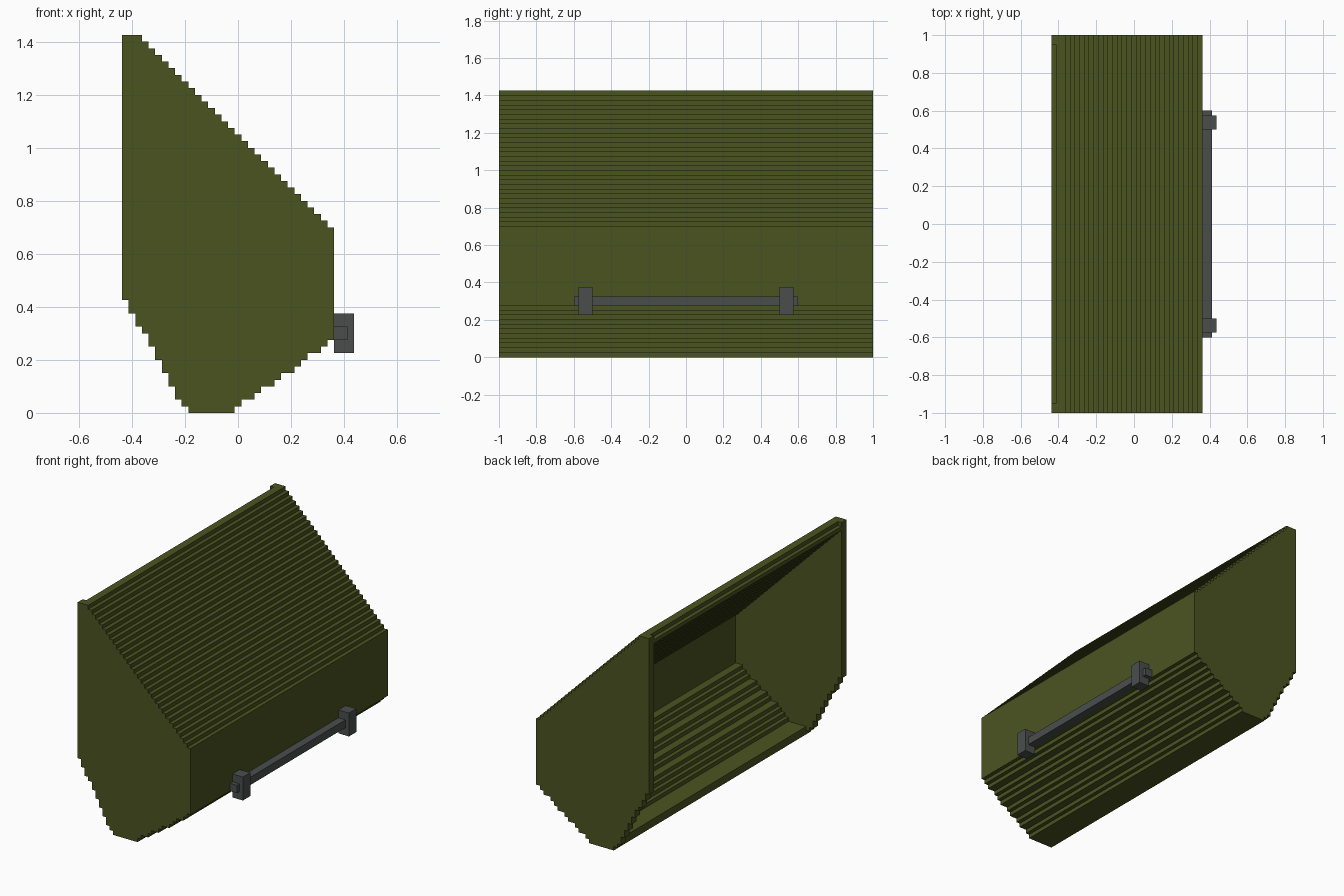
import bpy, bmesh

if "Cube" in bpy.data.objects:
    bpy.data.objects.remove(bpy.data.objects["Cube"])

U = 0.025                      # size of one stair step
X0 = -0.4375                   # left edge of the model


def material(name, rgb):
    m = bpy.data.materials.new(name)
    m.diffuse_color = (*rgb, 1)
    m.use_nodes = True
    m.node_tree.nodes["Principled BSDF"].inputs["Base Color"].default_value = m.diffuse_color
    return m


OLIVE = material("olive green", (0.0704, 0.0865, 0.0144))
GREY = material("dark grey", (0.070, 0.076, 0.076))


def finish(name, bm, mat):
    bmesh.ops.remove_doubles(bm, verts=bm.verts, dist=1e-5)
    bmesh.ops.recalc_face_normals(bm, faces=bm.faces)
    me = bpy.data.meshes.new(name)
    bm.to_mesh(me)
    bm.free()
    me.materials.append(mat)
    ob = bpy.data.objects.new(name, me)
    bpy.context.collection.objects.link(ob)


def stairs(first, heights):
    """Stepped line running left to right over unit columns."""
    pts = []
    for i, h in enumerate(heights, first):
        for p in ((i, h), (i + 1, h)):
            if not pts or pts[-1] != p:
                pts.append(p)
    return pts


def place(bm, p, y):
    return bm.verts.new((X0 + p[0] * U, y, p[1] * U))


def walls(bm, prof, y0, y1):
    a = [place(bm, p, y0) for p in prof]
    b = [place(bm, p, y1) for p in prof]
    for k in range(len(prof)):
        j = (k + 1) % len(prof)
        bm.faces.new((a[k], a[j], b[j], b[k]))


def cap(bm, prof, y):
    bm.faces.new([place(bm, p, y) for p in prof])


# Stepped side profile, in unit steps per column
top = [min(57, 59 - i) for i in range(32)]
bottom = [17, 15, 13, 12, 10, 8, 6, 4, 2, 1] + [0] * 7 + \
         [1, 2, 2, 3, 4, 4, 5, 6, 6, 7, 8, 9, 9, 10, 11]
LIP = 10                       # column where the floor begins
roof_in = [55 - i for i in range(30)]
floor_in = [2] * 5 + [3, 4] + [b + 4 for b in bottom[17:30]]

outer = stairs(0, top) + stairs(0, bottom)[::-1]
# the roof's left edge drops to a one-step ledge between the side plates
shell = (stairs(0, [56] + top[1:]) + stairs(LIP, bottom[LIP:])[::-1]
         + [(LIP, 1)] + stairs(LIP, floor_in) + stairs(0, roof_in)[::-1])
cavity = stairs(0, roof_in) + stairs(0, bottom[:LIP] + floor_in)[::-1]
notch = [(0, 56), (0, 57), (1, 57), (1, 56)]

# Bucket: roof, front and floor shell between two side plates, open at the left
bm = bmesh.new()
walls(bm, shell, -0.95, 0.95)
for s in (-1, 1):
    walls(bm, outer, s * 0.95, s)
    cap(bm, outer, s)
    cap(bm, cavity, s * 0.95)
    cap(bm, notch, s * 0.95)
finish("bucket", bm, OLIVE)


def box(name, x, y, z, mat):
    bm = bmesh.new()
    prof = [(x[0], z[0]), (x[1], z[0]), (x[1], z[1]), (x[0], z[1])]
    walls(bm, prof, *y)
    for v in y:
        cap(bm, prof, v)
    finish(name, bm, mat)


# Mounting bar and its two brackets
box("mounting_bar", (32, 34), (-0.6, 0.6), (11, 13), GREY)
box("bracket_front", (32, 35), (-0.575, -0.5), (9, 15), GREY)
box("bracket_back", (32, 35), (0.5, 0.575), (9, 15), GREY)
